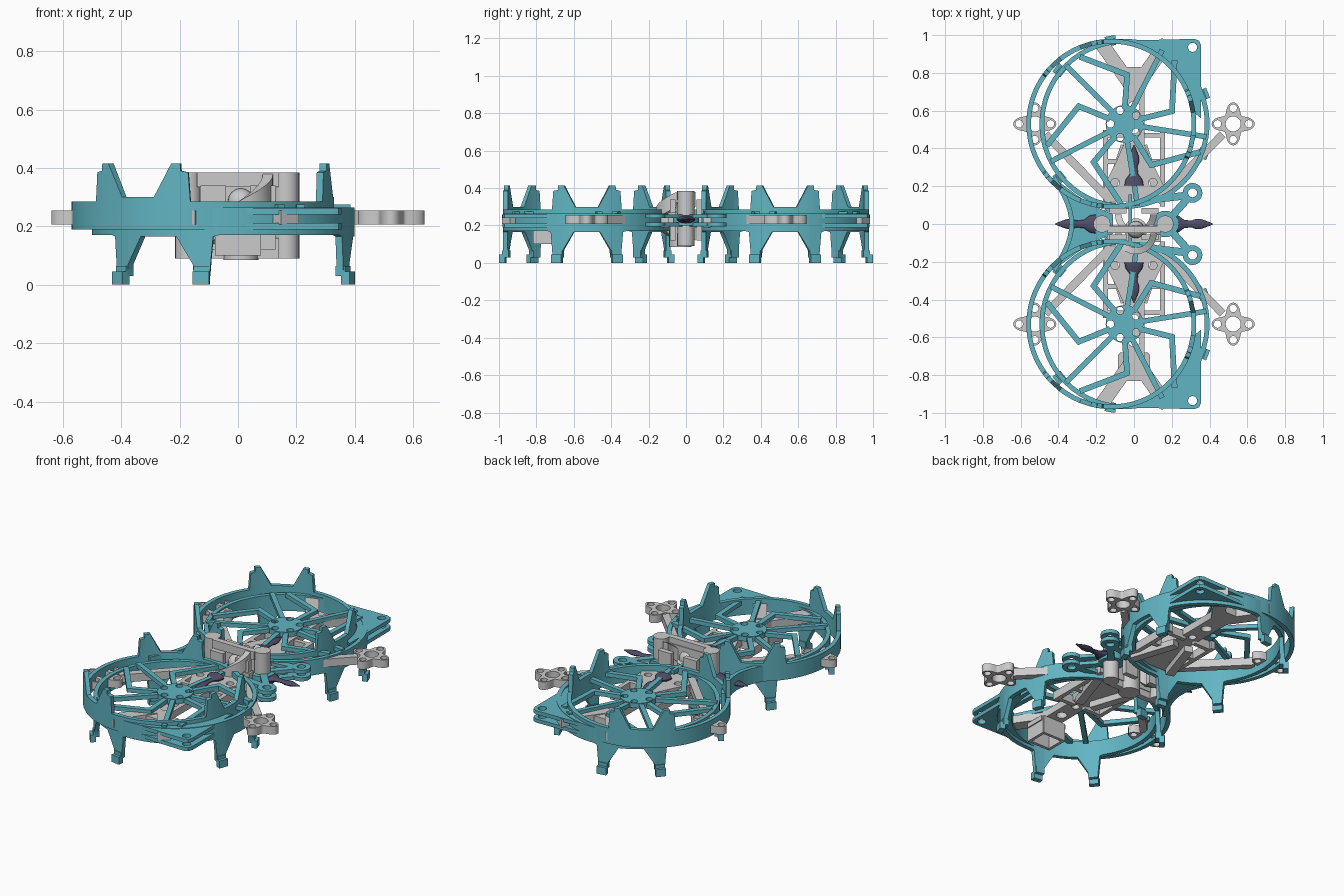
import bpy, bmesh
from math import sin, cos, pi, radians, hypot
from mathutils import Matrix, Vector

if "Cube" in bpy.data.objects:
    bpy.data.objects.remove(bpy.data.objects["Cube"])


def material(name, col):
    m = bpy.data.materials.new(name)
    m.diffuse_color = (*col, 1)
    m.use_nodes = True
    m.node_tree.nodes["Principled BSDF"].inputs["Base Color"].default_value = m.diffuse_color
    return m


TEAL = material("teal", (0.12, 0.46, 0.54))
DARK = material("dark_slate", (0.08, 0.075, 0.14))


def finish(name, me, mat=None, my=False, mx=False):
    bm = bmesh.new()
    bm.from_mesh(me)
    bmesh.ops.remove_doubles(bm, verts=bm.verts, dist=1e-5)
    bmesh.ops.recalc_face_normals(bm, faces=bm.faces)
    bm.to_mesh(me)
    bm.free()
    o = bpy.data.objects.new(name, me)
    bpy.context.collection.objects.link(o)
    me.materials.clear()
    if mat:
        me.materials.append(mat)
    bpy.ops.object.select_all(action='DESELECT')
    o.select_set(True)
    bpy.context.view_layer.objects.active = o
    bpy.ops.object.shade_smooth_by_angle(angle=radians(30))
    if mx or my:
        m = o.modifiers.new("mirror", 'MIRROR')
        m.use_axis = (mx, my, False)
        m.use_mirror_merge = False
    return o


def circle(x, y, r, n=24, a0=0, a1=360):
    full = abs(a1 - a0) == 360
    k = n if full else n - 1
    return [(x + r * cos(radians(a0 + (a1 - a0) * i / k)),
             y + r * sin(radians(a0 + (a1 - a0) * i / k))) for i in range(n)]


def plate(name, loops, z0, z1, mat=None, **kw):
    """Flat plate: first loop is the outline, the others are holes."""
    c = bpy.data.curves.new(name, 'CURVE')
    c.dimensions, c.fill_mode, c.extrude = '2D', 'BOTH', (z1 - z0) / 2
    for pts in loops:
        s = c.splines.new('POLY')
        s.points.add(len(pts) - 1)
        for p, q in zip(s.points, pts):
            p.co = (*q, 0, 1)
        s.use_cyclic_u = True
    tmp = bpy.data.objects.new("tmp", c)
    bpy.context.collection.objects.link(tmp)
    bpy.context.view_layer.update()
    dg = bpy.context.evaluated_depsgraph_get()
    me = bpy.data.meshes.new_from_object(tmp.evaluated_get(dg))
    me.transform(Matrix.Translation((0, 0, (z0 + z1) / 2)))
    bpy.data.objects.remove(tmp)
    return finish(name, me, mat, **kw)


def bars(name, paths, w, z0, z1, mat=None, **kw):
    """Rectangular bars following one or more polylines."""
    bm = bmesh.new()
    for path in paths:
        for (ax, ay), (bx, by) in zip(path, path[1:]):
            d = Vector((bx - ax, by - ay))
            M = (Matrix.Translation(((ax + bx) / 2, (ay + by) / 2, (z0 + z1) / 2))
                 @ Matrix.Rotation(Vector((1, 0)).angle_signed(d) * -1, 4, 'Z')
                 @ Matrix.Diagonal((d.length + w * 0.6, w, z1 - z0, 1)))
            bmesh.ops.create_cube(bm, size=1, matrix=M)
    me = bpy.data.meshes.new(name)
    bm.to_mesh(me)
    bm.free()
    return finish(name, me, mat, **kw)


def wall(name, c, ri, ro, prof, mat, closed=False, **kw):
    """Curved wall; prof lists (angle in degrees, bottom z, top z)."""
    bm = bmesh.new()
    rows = []
    for a, zb, zt in prof:
        u, v = cos(radians(a)), sin(radians(a))
        rows.append([bm.verts.new((c[0] + r * u, c[1] + r * v, z))
                     for r, z in ((ri, zb), (ro, zb), (ro, zt), (ri, zt))])
    n = len(rows)
    for i in range(n if closed else n - 1):
        p, q = rows[i], rows[(i + 1) % n]
        for k in range(4):
            bm.faces.new((p[k], q[k], q[(k + 1) % 4], p[(k + 1) % 4]))
    if not closed:
        bm.faces.new(rows[0])
        bm.faces.new(rows[-1])
    me = bpy.data.meshes.new(name)
    bm.to_mesh(me)
    bm.free()
    return finish(name, me, mat, **kw)


def lathe(name, prof, M, mat=None, n=24, **kw):
    """Turned part: prof lists (radius, height) along local z."""
    bm = bmesh.new()
    rows = [[bm.verts.new((r * cos(2 * pi * i / n), r * sin(2 * pi * i / n), z))
             for i in range(n)] for r, z in prof]
    for p, q in zip(rows, rows[1:]):
        for i in range(n):
            bm.faces.new((p[i], p[(i + 1) % n], q[(i + 1) % n], q[i]))
    bm.faces.new(rows[0])
    bm.faces.new(rows[-1])
    bm.transform(M)
    me = bpy.data.meshes.new(name)
    bm.to_mesh(me)
    bm.free()
    return finish(name, me, mat, **kw)


# Two offset guard rings per side, with paired horns up and paired legs down
A, B, R = (-0.12, 0.53), (-0.05, 0.53), 0.45
horn = [(8, .30), (16, .415), (20, .415), (20.2, .39), (23.5, .385), (24.5, .285)]
leg = [(9, .165), (16.5, .07), (17, .03), (24, .03), (24.5, .08), (25.5, .165)]


def ring_profile(steps, flat):
    keys = [(-a, z) for a, z in reversed(steps)] + [(-3, steps[0][1]), (3, steps[0][1])] + steps
    keys += [(a, flat) for a in range(28, 93, 4)]
    return sorted((120 * k + a, z) for k in range(3) for a, z in keys)


wall("upper_guard_ring", A, R - .025, R, [(a, .19, z) for a, z in ring_profile(horn, .285)],
     TEAL, closed=True, my=True)
wall("lower_guard_ring", B, R - .025, R, [(a, z, .265) for a, z in ring_profile(leg, .17)],
     TEAL, closed=True, my=True)
for k in range(3):
    for s in (-1, 1):
        arc = [120 * k + s * d for d in (17, 19, 21.5, 24)]
        wall("leg_hook", B, R - .03, R + .005, [(a, .03, .065) for a in arc], TEAL, my=True)
        wall("leg_foot", B, R - .01, R + .022, [(a, 0, .045) for a in arc], TEAL, my=True)

# Hub with five holes, five straight and five bent spokes


def polar(r, a, c=B):
    return (c[0] + r * cos(radians(a)), c[1] + r * sin(radians(a)))


plate("spoke_hub", [circle(*B, .1, 32)] +
      [circle(*polar(.075, 36 + 72 * k), .02, 16) for k in range(5)], .25, .28, TEAL, my=True)
bars("straight_spokes", [[polar(.09, 63 + 72 * k), polar(.43, 63 + 72 * k)] for k in range(5)],
     .028, .25, .275, TEAL, my=True)
bars("bent_spokes", [[polar(.09, 17 + 72 * k), polar(.26, 15 + 72 * k), polar(.42, 51 + 72 * k)]
                     for k in range(5)], .03, .25, .275, TEAL, my=True)

# Corner plates outside each ring, in two layers
corner = circle(*A, R - .01, 28, 8, 88) + [(.32, .98), (.345, .97), (.355, .945), (.355, .56)]
for z in (.19, .24):
    plate("corner_plate", [corner, circle(.31, .935, .024, 16)], z, z + .022, TEAL, my=True)

# Teal links joining the two guards
left = (circle(*A, R, 12, 222, 262) + [(-.18, 0)] +
        [(x, -y) for x, y in reversed(circle(*A, R, 12, 222, 262))])
edge = [(-.42 + .09 * cos(t * pi / 2), .24 * t) for t in [i / 8 - 1 for i in range(17)]]
plate("left_link", [edge + [(-.3, .15), (-.2, .09), (-.11, .05), (-.11, -.05),
                            (-.2, -.09), (-.3, -.15)][0:6]], .195, .22, TEAL)
bars("left_link_web", [edge], .025, .19, .285, TEAL)
for z in (.195, .24):
    plate("hinge_eye", [circle(.31, .165, .052), circle(.31, .165, .024, 16)], z, z + .022, TEAL, my=True)
    bars("hinge_link", [[(.27, .15), (.1, .13)], [(.20, .04), (.28, .13)]], .04, z, z + .02, TEAL, my=True)
plate("centre_eye", [circle(.165, 0, .07), circle(.165, 0, .03, 16)], .2, .255, TEAL)
bars("cross_rod", [[(-.02, -.1), (-.02, .15)]], .02, .26, .285, TEAL)

# Grey frame: lobed pads, diagonal arms and long forks
P = (.525, .53)
lobes = [(P[0] + (.088 + .026 * cos(4 * t)) * cos(t), P[1] + (.088 + .026 * cos(4 * t)) * sin(t))
         for t in [2 * pi * i / 64 for i in range(64)]]
plate("arm_pad", [lobes, circle(*P, .04)] +
      [circle(*polar(.083, 90 * k, P), .02, 16) for k in range(4)], .207, .255, mx=True, my=True)
bars("diagonal_arm", [[(.46, .465), (.13, .13)]], .042, .207, .255, mx=True, my=True)
bars("fork_tines", [[(.02, .74), (.165, .945)]], .075, .207, .255, mx=True, my=True)
half = [(.16, .12), (.16, .2), (.09, .34), (.055, .42), (.055, .72), (.09, .8), (.04, .83)]
plate("frame_spine", [half + [(-x, y) for x, y in reversed(half)],
                      circle(0, .62, .03), circle(.1, .22, .022, 16), circle(-.1, .22, .022, 16),
                      circle(0, .5, .022, 16)], .207, .25, my=True)
bars("side_rails", [[(.15, .1), (.15, .49)], [(.15, .33), (.06, .33)], [(.15, .47), (.04, .47)]],
     .026, .19, .24, mx=True, my=True)
bars("lower_brace", [[(.13, .16), (.05, .4)]], .05, .17, .207, mx=True, my=True)

# Open box slung under the front fork
bars("under_box_walls", [[(-.07, -.81), (.07, -.81), (.07, -.69), (-.07, -.69), (-.07, -.81)]],
     .018, .1, .207)
bars("under_box_top", [[(-.05, -.75), (.05, -.75)]], .12, .18, .207)

# Central mechanism: posts, cross beams, domed shaft and curved vane
tube = [(.022, .385), (.045, .385), (.045, .09), (.022, .09)]
I = Matrix.Identity(4)
for x in (-.17, .165):
    lathe("post", tube, Matrix.Translation((x, 0, 0)))
for z0, z1 in ((.335, .385), (.09, .16)):
    bars("cross_beam", [[(-.13, -.03), (.13, -.03)]], .035, z0, z1)
bars("back_wall", [[(-.13, -.015), (.13, -.015)]], .015, .13, .35)
bars("body_block", [[(-.13, -.075), (.13, -.075)]], .04, .2, .27)
dome = [(.06, .085), (.06, .26), (.045, .27)] + [(.045 * cos(t), .285 + .045 * sin(t))
                                               for t in (0, .4, .8, 1.2, 1.5)]
lathe("domed_shaft", dome, Matrix.Translation((.01, -.03, 0)))
for s in (1, -1):
    wall("curved_vane", (.01, .05 * s), .075, .11,
         [(a, .12 + .001 * (a - 180), .2 + .001 * (a - 180)) for a in range(180, 361, 12)], None)
bars("sloped_cheeks", [[(.05, .07), (.12, .07)]], .03, .12, .34, mx=True, my=True)

# Dark pointed pins on the four sides
pin = [(.05, .0), (.045, .03), (.022, .06), (.018, .1), (.026, .12), (.026, .15), (.012, .19), (.004, .21)]
for k in range(4):
    M = (Matrix.Rotation(pi / 2 * k, 4, 'Z') @ Matrix.Translation((.205, 0, .232))
         @ Matrix.Rotation(pi / 2, 4, 'Y') @ Matrix.Diagonal((.45, 1, 1, 1)))
    lathe("pin", pin, M if k % 2 == 0 else Matrix.Translation((0, 0, .03)) @ M, DARK, n=16)
